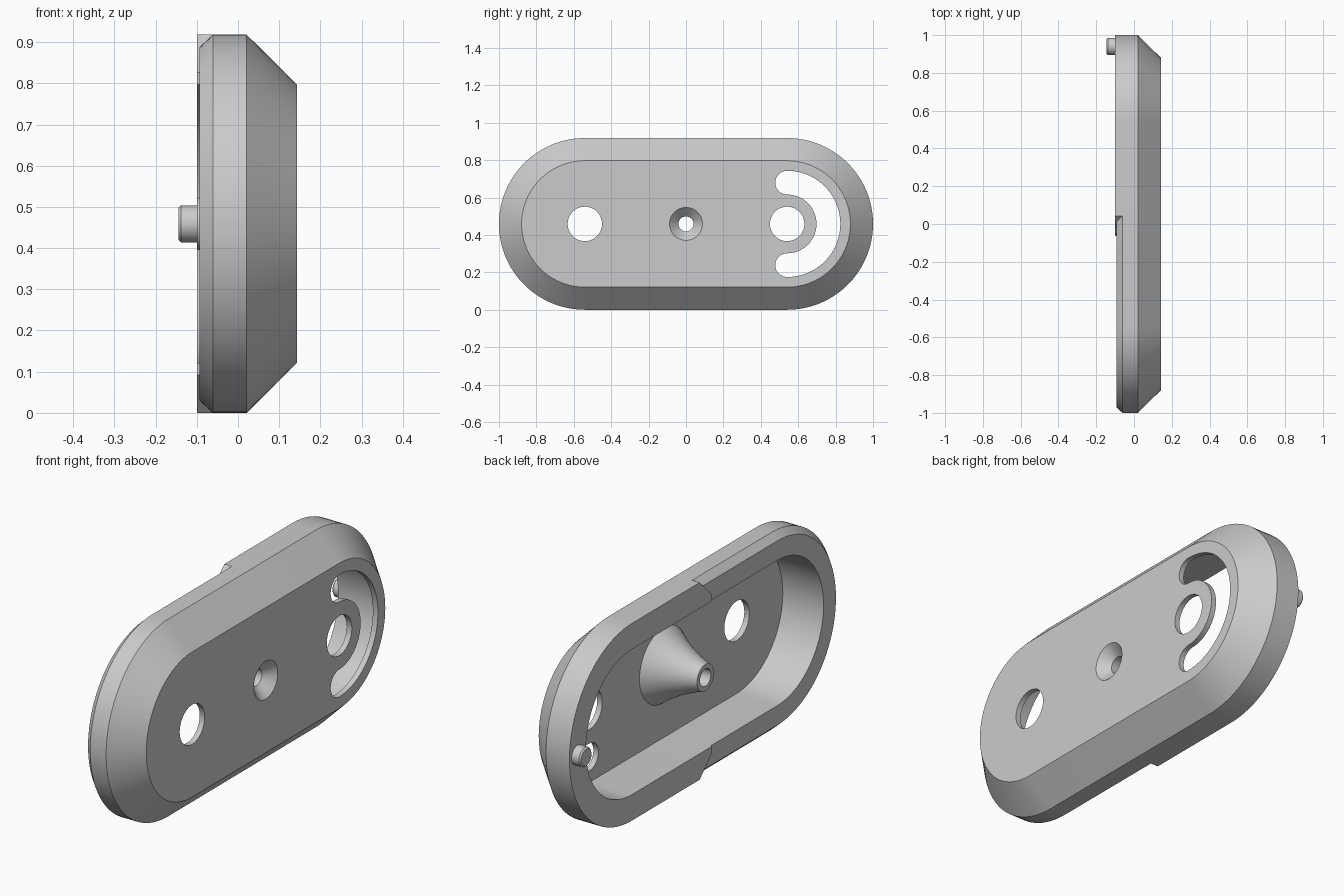
import bpy, bmesh, math
from math import cos, sin, pi

cube = bpy.data.objects.get("Cube")
if cube:
    bpy.data.objects.remove(cube, do_unlink=True)

ZC = 0.459          # height of the plate's long axis
HALF = 0.541        # half length of the straight sides
BACK = -0.1

grey = bpy.data.materials.new("neutral_grey")
grey.use_nodes = True
grey.diffuse_color = (0.6, 0.6, 0.6, 1)
grey.node_tree.nodes["Principled BSDF"].inputs["Base Color"].default_value = (0.6, 0.6, 0.6, 1)


def arc(cy, cz, r, a0, a1, n=48):
    """Points (y, z) on an arc, angles in units of pi."""
    return [(cy + r * cos(pi * (a0 + (a1 - a0) * i / n)),
             cz + r * sin(pi * (a0 + (a1 - a0) * i / n))) for i in range(n + 1)]


def stadium(r):
    return arc(HALF, 0, r, -0.5, 0.5) + arc(-HALF, 0, r, 0.5, 1.5)


def circle(r, cy=0.0):
    return arc(cy, 0, r, 0, 2, 64)[:-1]


def loft(name, rings):
    """Closed solid through (x, outline) rings stacked along x."""
    bm = bmesh.new()
    loops = [[bm.verts.new((x, y, z + ZC)) for y, z in pts] for x, pts in rings]
    for a, b in zip(loops, loops[1:]):
        n = len(a)
        for i in range(n):
            j = (i + 1) % n
            bm.faces.new((a[i], a[j], b[j], b[i]))
    bm.faces.new(loops[0])
    bm.faces.new(loops[-1])
    bmesh.ops.recalc_face_normals(bm, faces=bm.faces)
    mesh = bpy.data.meshes.new(name)
    bm.to_mesh(mesh)
    bm.free()
    mesh.materials.append(grey)
    obj = bpy.data.objects.new(name, mesh)
    bpy.context.collection.objects.link(obj)
    return obj


def combine(target, other, operation):
    """Apply a boolean and discard the second solid."""
    mod = target.modifiers.new(operation, 'BOOLEAN')
    mod.operation = operation
    mod.solver = 'EXACT'
    mod.object = other
    bpy.context.view_layer.objects.active = target
    bpy.ops.object.modifier_apply(modifier=mod.name)
    bpy.data.objects.remove(other, do_unlink=True)


# Bevelled shell with a chamfered back edge
shell = loft("housing_shell", [(0.143, stadium(0.338)), (0.021, stadium(0.459)),
                               (-0.061, stadium(0.459)), (-0.093, stadium(0.429))])

# Raised square-edged rim on the rear half, with slanted ends
rim = [(-0.05, -0.367), (0.042, -0.459)] + arc(HALF, 0, 0.459, -0.5, 0.5) \
    + [(0.042, 0.459), (-0.05, 0.367)]
combine(shell, loft("raised_rim", [(-0.061, rim), (BACK, rim)]), 'UNION')

# Straight-walled cavity open at the back
combine(shell, loft("cavity", [(0.117, stadium(0.338)), (-0.3, stadium(0.338))]), 'DIFFERENCE')

# Flared screw boss on the cavity floor
boss = [(0.13, 0.175), (0.117, 0.175), (0.06, 0.135), (0.01, 0.106),
        (-0.04, 0.083), (-0.08, 0.067), (BACK, 0.062)]
combine(shell, loft("screw_boss", [(x, circle(r)) for x, r in boss]), 'UNION')

# Countersunk bore through the boss
bore = [(0.2, 0.088), (0.143, 0.088), (0.095, 0.04), (-0.2, 0.04)]
combine(shell, loft("screw_bore", [(x, circle(r)) for x, r in bore]), 'DIFFERENCE')

# Round holes in the face
for side in (-1, 1):
    hole = circle(0.092, side * HALF)
    combine(shell, loft("round_hole", [(0.2, hole), (0.1, hole)]), 'DIFFERENCE')

# Curved slot with rounded ends around one hole
R_OUT, R_IN = 0.284, 0.157
mid, end = (R_OUT + R_IN) / 2, (R_OUT - R_IN) / 2
slot = arc(HALF, 0, R_OUT, -0.5, 0.5) + arc(HALF, mid, end, 0.5, 1.5, 24)[1:] \
    + arc(HALF, 0, R_IN, 0.5, -0.5)[1:] + arc(HALF, -mid, end, 0.5, 1.5, 24)[1:-1]
combine(shell, loft("curved_slot", [(0.2, slot), (0.1, slot)]), 'DIFFERENCE')

# Locating pin on the raised rim
pin = loft("locating_pin", [(x, circle(r, 0.94)) for x, r in
                            ((-0.09, 0.045), (-0.138, 0.045), (-0.145, 0.038))])

# Smooth curves, sharp edges
for obj in (shell, pin):
    bpy.ops.object.select_all(action='DESELECT')
    obj.select_set(True)
    bpy.context.view_layer.objects.active = obj
    bpy.ops.object.shade_smooth_by_angle(angle=math.radians(25))
